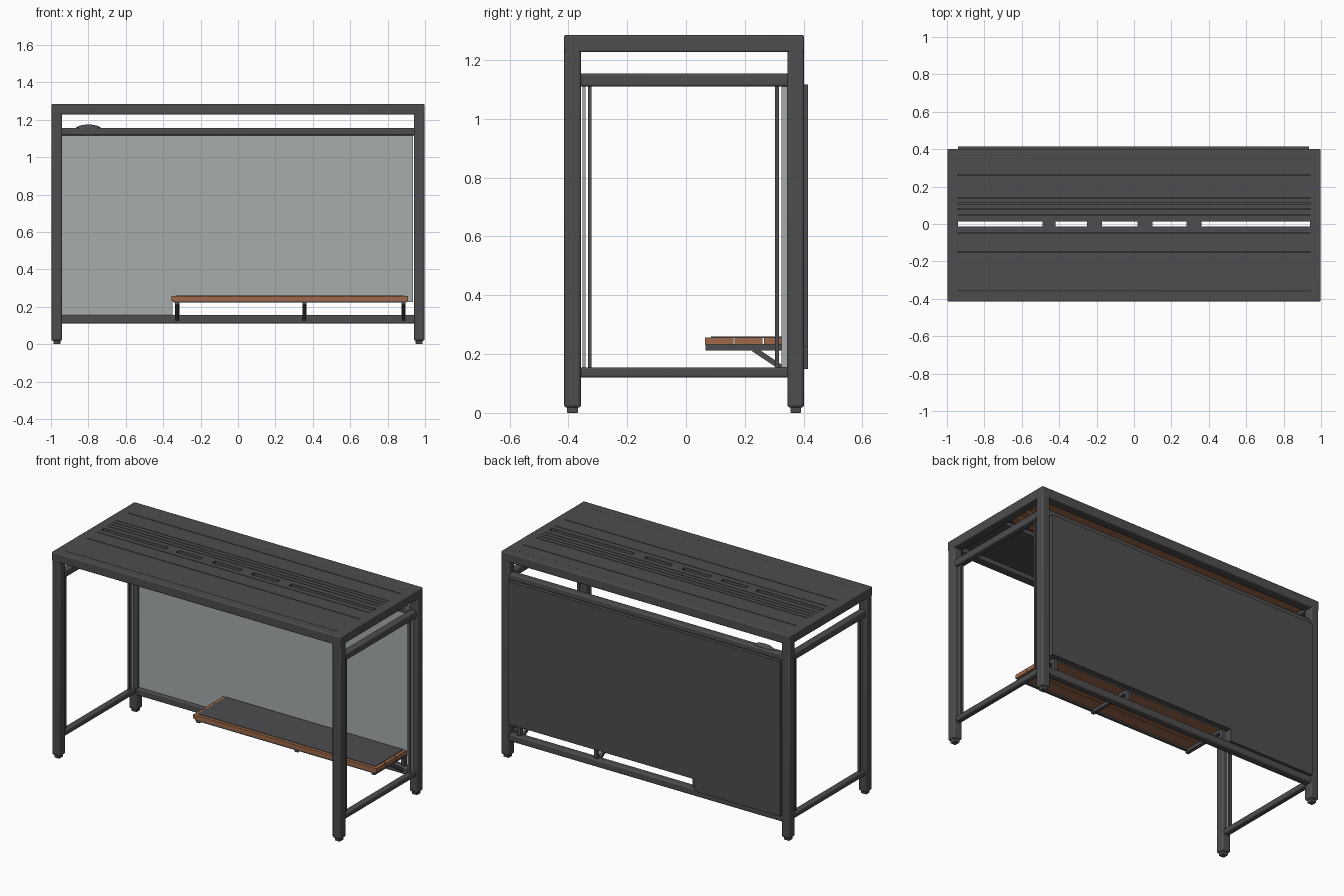
import bpy
import math
from mathutils import Vector

if "Cube" in bpy.data.objects:
    bpy.data.objects.remove(bpy.data.objects["Cube"])


def material(name, rgb):
    m = bpy.data.materials.new(name)
    m.diffuse_color = (*rgb, 1)
    m.use_nodes = True
    m.node_tree.nodes["Principled BSDF"].inputs["Base Color"].default_value = (*rgb, 1)
    return m


METAL = material("charcoal metal", (0.075, 0.075, 0.08))
GLASS = material("pale glass", (0.38, 0.41, 0.41))
WOOD = material("warm wood", (0.34, 0.14, 0.065))


def box(name, x, y, z, mat=METAL, bevel=0.0):
    """Box spanning the given (low, high) ranges."""
    bpy.ops.mesh.primitive_cube_add(size=1, location=[sum(r) / 2 for r in (x, y, z)])
    ob = bpy.context.object
    ob.name = name
    ob.scale = [r[1] - r[0] for r in (x, y, z)]
    bpy.ops.object.transform_apply(location=False, rotation=False)
    ob.data.materials.append(mat)
    if bevel:
        mod = ob.modifiers.new("soft edges", "BEVEL")
        mod.width = bevel
        mod.segments = 3
        bpy.ops.object.shade_smooth_by_angle(angle=math.radians(35))
    return ob


def strut(name, a, b, width):
    """Square bar running between two points."""
    a, b = Vector(a), Vector(b)
    half = (b - a).length / 2
    ob = box(name, (-width / 2, width / 2), (-width / 2, width / 2), (-half, half))
    ob.location = (a + b) / 2
    ob.rotation_euler = (b - a).to_track_quat("Z", "Y").to_euler()
    return ob


# Posts, feet and side frames, mirrored left and right
for sx, side in ((1, "left"), (-1, "right")):
    def span(a, b):
        return tuple(sorted((sx * a, sx * b)))

    for name, y in (("front", (-0.415, -0.357)), ("back", (0.345, 0.402))):
        box(f"{name}_{side}_post", span(0.94, 0.997), y, (0.018, 1.27), METAL, 0.01)
        box(f"{name}_{side}_foot", span(0.95, 0.987), (y[0] + 0.01, y[1] - 0.01), (0, 0.03), METAL, 0.004)
    box(f"upper_{side}_rail", span(0.947, 0.99), (-0.37, 0.36), (1.11, 1.155), METAL, 0.008)
    box(f"lower_{side}_rail", span(0.95, 0.986), (-0.37, 0.36), (0.12, 0.155), METAL, 0.008)
    for name, y, gy in (("front", (-0.333, -0.321), (-0.352, -0.342)),
                        ("back", (0.303, 0.317), (0.324, 0.345))):
        box(f"{name}_{side}_trim", span(0.96, 0.976), y, (0.14, 1.12))
        box(f"{name}_{side}_glass_strip", span(0.964, 0.972), gy, (0.15, 1.12), GLASS)

# Roof frame
for name, y in (("front", (-0.415, -0.357)), ("back", (0.345, 0.402))):
    box(f"{name}_roof_beam", (-0.997, 0.997), y, (1.227, 1.285), METAL, 0.006)
for name, x in (("left", (0.94, 0.997)), ("right", (-0.997, -0.94))):
    box(f"{name}_roof_beam", x, (-0.41, 0.4), (1.227, 1.285), METAL, 0.006)

# Roof planks with narrow grooves and one open slit along the middle
edges = [-0.36, -0.15, -0.05, 0.0, 0.05, 0.08, 0.11, 0.14, 0.26, 0.35]
SLIT = 0.014
for i, (lo, hi) in enumerate(zip(edges, edges[1:])):
    lo += SLIT if lo == 0 else 0.002
    hi -= SLIT if hi == 0 else 0.002
    box(f"roof_plank_{i + 1}", (-0.97, 0.97), (lo, hi), (1.262, 1.284))
box("front_roof_deck", (-0.95, 0.95), (-0.36, -SLIT), (1.25, 1.264))
box("back_roof_deck", (-0.95, 0.95), (SLIT, 0.35), (1.25, 1.264))
for i, x in enumerate(((-0.49, -0.42), (-0.25, -0.17), (0.02, 0.1), (0.28, 0.36))):
    box(f"roof_slit_bridge_{i + 1}", x, (-0.02, 0.02), (1.25, 1.284))

# Wooden slats below the back half of the roof
for i in range(4):
    y = 0.05 + i * 0.075
    box(f"ceiling_slat_{i + 1}", (-0.93, 0.93), (y, y + 0.06), (1.236, 1.25), WOOD)

# Back wall: rails, pale inner face and dark outer panel with a low opening
box("upper_back_rail", (-0.95, 0.95), (0.35, 0.398), (1.117, 1.155), METAL, 0.008)
box("lower_back_rail", (-0.95, 0.95), (0.35, 0.398), (0.11, 0.155), METAL, 0.008)
for name, x, z in (("upper", (-0.94, 0.935), (0.225, 1.117)),
                   ("lower", (-0.94, -0.35), (0.15, 0.225))):
    box(f"{name}_inner_panel", x, (0.368, 0.376), z, GLASS)
    box(f"{name}_outer_panel", x, (0.376, 0.415), z)

# Wall fixture on the upper rail
bpy.ops.mesh.primitive_uv_sphere_add(segments=24, ring_count=12, location=(-0.8, 0.37, 1.15))
fixture = bpy.context.object
fixture.name = "rail_fixture"
fixture.scale = (0.07, 0.02, 0.024)
fixture.data.materials.append(METAL)
bpy.ops.object.shade_smooth_by_angle()

# Bench seat: wooden planks with a dark top sheet
for i in range(3):
    y = 0.065 + i * 0.1
    box(f"bench_plank_{i + 1}", (-0.355, 0.91), (y, y + 0.096), (0.232, 0.257), WOOD)
box("bench_top_sheet", (-0.335, 0.89), (0.085, 0.36), (0.255, 0.26))
box("bench_front_runner", (-0.345, 0.9), (0.068, 0.085), (0.222, 0.234))

# Bench brackets
for i, x in enumerate((-0.325, 0.355, 0.885)):
    w = (x - 0.011, x + 0.011)
    box(f"bench_arm_{i + 1}", w, (0.067, 0.38), (0.212, 0.234))
    box(f"bench_upright_{i + 1}", w, (0.36, 0.385), (0.13, 0.23))
    strut(f"bench_brace_{i + 1}", (x, 0.23, 0.217), (x, 0.36, 0.13), 0.018)
